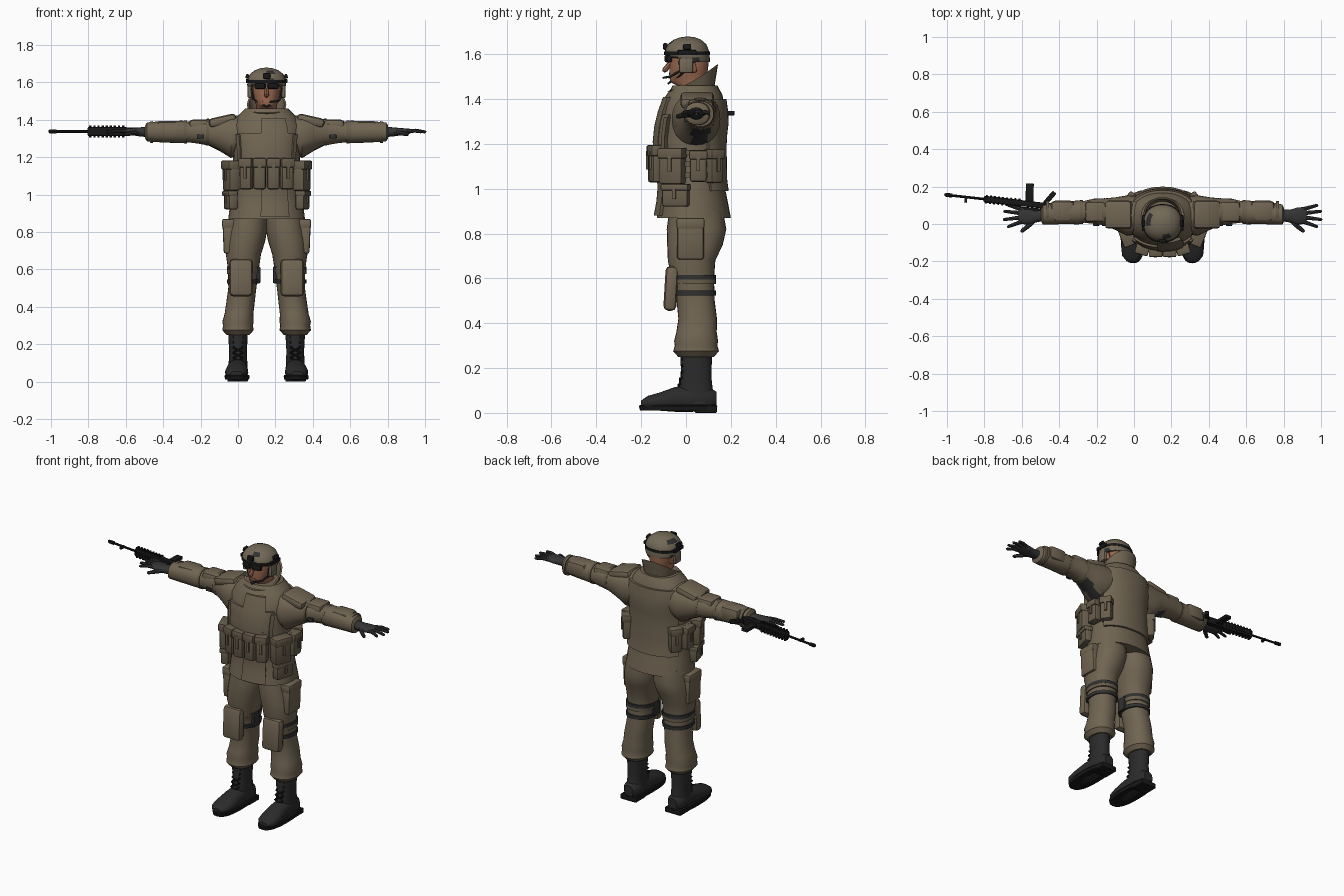
import bpy, bmesh, math
from mathutils import Matrix, Vector, Euler

if "Cube" in bpy.data.objects:
    bpy.data.objects.remove(bpy.data.objects["Cube"], do_unlink=True)

CX = 0.153  # body centre line
HALF = math.pi / 2


def material(name, *rgb):
    m = bpy.data.materials.new(name)
    m.use_nodes = True
    m.diffuse_color = (*rgb, 1)
    m.node_tree.nodes["Principled BSDF"].inputs["Base Color"].default_value = (*rgb, 1)
    return m


CLOTH = material("brown olive cloth", .165, .13, .085)
POUCH = material("pouch cloth", .14, .112, .073)
STRAP = material("dark strap", .03, .03, .03)
BOOT = material("boot leather", .024, .024, .025)
GLOVE = material("glove grey", .035, .035, .037)
SKIN = material("skin", .33, .14, .08)
HELMET = material("helmet cloth", .17, .14, .095)
BLACK = material("black metal", .009, .009, .01)


def finish(name, bm, *mats, mirror=False, angle=40):
    bmesh.ops.recalc_face_normals(bm, faces=bm.faces)
    for side in ((1, -1) if mirror else (1,)):
        b = bm.copy()
        for v in b.verts:
            v.co.x = v.co.x * side + CX
        if side < 0:
            bmesh.ops.reverse_faces(b, faces=b.faces)
        for f in b.faces:
            f.smooth = True
        prefix = ("left_" if side > 0 else "right_") if mirror else ""
        me = bpy.data.meshes.new(prefix + name)
        b.to_mesh(me)
        b.free()
        for m in mats:
            me.materials.append(m)
        me.set_sharp_from_angle(angle=math.radians(angle))
        ob = bpy.data.objects.new(prefix + name, me)
        bpy.context.collection.objects.link(ob)
    bm.free()


def curve_point(a, r1, r2, power):
    c, s = math.cos(a), math.sin(a)
    e = 2 / power
    return r1 * math.copysign(abs(c) ** e, c), r2 * math.copysign(abs(s) ** e, s)


# rings are (position on axis, centre 1, centre 2, radius 1, radius 2)
def loft(rings, axis="z", power=2.2, n=28, caps=True):
    bm = bmesh.new()
    loops = []
    for t, c1, c2, r1, r2 in rings:
        loop = []
        for i in range(n):
            p, q = curve_point(math.tau * i / n, r1, r2, power)
            p, q = p + c1, q + c2
            co = {"z": (p, q, t), "x": (t, p, q), "y": (p, t, q)}[axis]
            loop.append(bm.verts.new(co))
        loops.append(loop)
    for a, b in zip(loops, loops[1:]):
        for i in range(n):
            j = (i + 1) % n
            bm.faces.new((a[i], a[j], b[j], b[i]))
    if caps:
        bm.faces.new(loops[0])
        bm.faces.new(loops[-1])
    return bm


def add_box(bm, c, size, rot=(0, 0, 0), bevel=.01):
    part = bmesh.new()
    bmesh.ops.create_cube(part, size=1, matrix=Matrix.Diagonal((*size, 1)))
    if bevel:
        bmesh.ops.bevel(part, geom=part.edges[:], offset=bevel, segments=2,
                        profile=.5, affect="EDGES")
    part.transform(Matrix.LocRotScale(Vector(c), Euler(rot), None))
    me = bpy.data.meshes.new("part")
    part.to_mesh(me)
    part.free()
    bm.from_mesh(me)
    bpy.data.meshes.remove(me)


def box(name, c, size, mat, rot=(0, 0, 0), bevel=.01, mirror=False):
    bm = bmesh.new()
    add_box(bm, c, size, rot, bevel)
    finish(name, bm, mat, mirror=mirror)


def add_tube(bm, pts, r, taper=1, n=8):
    pts = [Vector(p) for p in pts]
    for a, b in zip(pts, pts[1:]):
        d = b - a
        m = Matrix.LocRotScale((a + b) / 2, d.to_track_quat("Z", "Y"), None)
        bmesh.ops.create_cone(bm, cap_ends=True, segments=n, radius1=r, radius2=r * taper,
                              depth=d.length, matrix=m)
        r *= taper
        bmesh.ops.create_icosphere(bm, subdivisions=1, radius=r, matrix=Matrix.Translation(b))


# Jacket body
TORSO = [(.87, 0, .035, .205, .165), (.95, 0, .035, .195, .15), (1.02, 0, .03, .185, .14),
         (1.12, 0, .02, .18, .148), (1.22, 0, .017, .178, .15), (1.3, 0, .027, .185, .15),
         (1.37, 0, .035, .195, .137), (1.42, 0, .04, .155, .122), (1.46, 0, .04, .115, .1)]
finish("jacket", loft(TORSO), CLOTH)


def on_torso(a, z, off):
    for lo, hi in zip(TORSO, TORSO[1:]):
        if z <= hi[0]:
            break
    k = (z - lo[0]) / (hi[0] - lo[0])
    _, cx, cy, rx, ry = [p + (q - p) * k for p, q in zip(lo, hi)]
    x, y = curve_point(a, rx + off, ry + off, 2.2)
    return cx + x, cy + y, z


# Curved panels lying on the jacket
def panel(name, z0, z1, a0, a1, off, mat, nx=16, nz=8):
    bm = bmesh.new()
    shell = []
    for o in (0, off):
        shell.append([[bm.verts.new(on_torso(a0 + (a1 - a0) * i / nx, z0 + (z1 - z0) * j / nz, o))
                       for i in range(nx + 1)] for j in range(nz + 1)])
    for g in shell:
        for j in range(nz):
            for i in range(nx):
                bm.faces.new((g[j][i], g[j][i + 1], g[j + 1][i + 1], g[j + 1][i]))
    edge = ([(0, i) for i in range(nx)] + [(j, nx) for j in range(nz)]
            + [(nz, i) for i in range(nx, 0, -1)] + [(j, 0) for j in range(nz, 0, -1)])
    for p, q in zip(edge, edge[1:] + edge[:1]):
        f, g = shell
        bm.faces.new((f[p[0]][p[1]], f[q[0]][q[1]], g[q[0]][q[1]], g[p[0]][p[1]]))
    finish(name, bm, mat)


panel("back_armour", .99, 1.4, .5, math.pi - .5, .014, CLOTH)
panel("chest_armour", 1.17, 1.33, -HALF - .85, -HALF + .85, .012, CLOTH)
panel("front_flap", .88, 1.41, -HALF - .12, -HALF + .55, .016, CLOTH)
for z in (1.05, 1.1, 1.15):
    panel("webbing_band", z, z + .022, -HALF - 2.2, -HALF + 2.2, .018, POUCH, nx=40, nz=1)
for s in (-1, 1):
    panel("chest_strap", 1.18, 1.32, -HALF + s * .75, -HALF + s * .88, .022, POUCH, nx=2)


# Collar, high at the back and open at the front
def collar_ring(r, y, grow):
    return (0, 0, y, r + grow, r + .008 + grow)


bm = loft([collar_ring(.12, .035, 0), collar_ring(.095, .025, 0), collar_ring(.105, .03, 0),
           collar_ring(.105, .03, -.01), collar_ring(.085, .025, 0)], caps=False)
for i, v in enumerate(bm.verts):
    row = i // 28
    u = max(0, min(1, (v.co.y + .09) / .23))
    top = 1.435 + .12 * u ** 1.5
    v.co.z = (1.41, 1.43 + .035 * u, top, top, 1.44)[row]
finish("collar", bm, CLOTH)


# Pouches with flaps and a closing strap
def pouch(name, c, size, rot=0, mirror=True):
    bm = bmesh.new()
    w, d, h = size
    add_box(bm, (0, 0, 0), size, bevel=.012)
    add_box(bm, (0, -.004, h * .36), (w + .008, d + .006, h * .3), bevel=.008)
    add_box(bm, (0, -d / 2 - .004, h * .1), (.016, .008, h * .5), bevel=0)
    for f in bm.faces:
        m = f.calc_center_median()
        f.material_index = 1 if abs(m.z - h * .2) < .004 and m.y > -d / 2 else 0
    bm.transform(Matrix.LocRotScale(Vector(c), Euler((0, 0, rot)), None))
    finish(name, bm, POUCH, STRAP, mirror=mirror)


for x, y in ((.037, -.145), (.108, -.133)):
    pouch("magazine_pouch", (x, y, 1.11), (.066, .05, .165), rot=(x - .037) * 4)
pouch("side_pouch", (.188, -.06, 1.1), (.11, .065, .16), rot=1.2)
pouch("hip_pouch", (.2, .055, 1.1), (.075, .055, .14), rot=HALF)
pouch("rear_pouch", (.165, .125, 1.1), (.07, .06, .15), rot=2.2)
pouch("lower_pouch", (.192, -.045, .97), (.12, .05, .1), rot=1.3)

# Sleeves, dark under the armpit
bm = loft([(.1, .05, 1.33, .1, .09), (.19, .045, 1.31, .108, .115), (.25, .055, 1.322, .088, .09),
           (.31, .065, 1.332, .072, .07), (.37, .068, 1.335, .067, .062), (.42, .065, 1.335, .058, .056),
           (.45, .062, 1.335, .064, .06), (.52, .06, 1.335, .06, .058), (.6, .055, 1.335, .058, .054),
           (.64, .05, 1.335, .054, .05), (.65, .05, 1.335, .035, .033)], axis="x")
bm.normal_update()
for f in bm.faces:
    f.material_index = int(f.normal.z < -.8 and .2 < f.calc_center_median().x < .32)
finish("sleeve", bm, CLOTH, STRAP, mirror=True)
box("shoulder_pad", (.235, .05, 1.395), (.15, .15, .05), CLOTH, rot=(0, .22, 0), bevel=.02, mirror=True)
box("upper_arm_pocket", (.36, .065, 1.37), (.11, .11, .06), CLOTH, bevel=.018, mirror=True)
box("elbow_pad", (.535, .07, 1.348), (.13, .11, .09), CLOTH, bevel=.025, mirror=True)
for x, r in ((.315, .074), (.435, .064), (.615, .06)):
    finish("arm_strap", loft([(x - .008, .064, 1.334, r, r - .002), (x + .008, .063, 1.334, r, r - .003)],
                             axis="x"), POUCH, mirror=True)
box("arm_buckle", (.355, .0, 1.31), (.035, .02, .022), STRAP, bevel=.004, mirror=True)

# Gloved hands with spread fingers
bm = loft([(.635, .048, 1.335, .032, .028), (.68, .042, 1.335, .034, .024), (.72, .042, 1.336, .046, .019),
           (.76, .046, 1.338, .045, .015), (.77, .046, 1.338, .036, .011)], axis="x", n=16)
for y0, x1, y1 in ((.078, .825, .1), (.057, .845, .068), (.036, .847, .024), (.014, .825, -.014)):
    add_tube(bm, [(.75, y0, 1.338), ((.75 + x1) / 2, (y0 + y1) / 2, 1.342), (x1, y1, 1.335)], .012, .82)
add_tube(bm, [(.69, .02, 1.333), (.72, -.012, 1.328), (.752, -.037, 1.322)], .015, .82)
finish("glove", bm, GLOVE, mirror=True)

# Trousers
LEG = [(.9, .095, .045, .1, .12), (.82, .1, .047, .105, .133), (.75, .112, .04, .104, .124),
       (.68, .124, .025, .094, .106), (.6, .124, .03, .082, .095), (.5, .13, .043, .075, .085),
       (.42, .14, .052, .076, .086), (.36, .148, .047, .077, .09), (.32, .153, .045, .084, .098),
       (.3, .153, .045, .08, .095), (.275, .153, .045, .084, .102), (.25, .153, .045, .062, .08)]
finish("trouser_leg", loft(LEG), CLOTH, mirror=True)
box("cargo_pocket", (.198, .02, .775), (.07, .12, .18), CLOTH, rot=(0, .04, 0), bevel=.012, mirror=True)
box("cargo_flap", (.203, .02, .845), (.07, .125, .05), CLOTH, bevel=.01, mirror=True)
box("knee_pad", (.137, -.067, .555), (.125, .058, .2), CLOTH, rot=(-.06, 0, 0), bevel=.022, mirror=True)
for z, m in ((.535, STRAP), (.585, POUCH), (.605, STRAP)):
    finish("knee_strap", loft([(z - .011, .127, .036, .086, .098), (z + .011, .125, .034, .088, .1)]),
           m, mirror=True)
box("inner_knee_pouch", (.045, .02, .57), (.022, .06, .09), STRAP, bevel=.006, mirror=True)

# Boots
finish("boot_shaft", loft([(.04, .153, .055, .052, .078), (.1, .153, .042, .05, .078),
                           (.16, .153, .046, .047, .067), (.28, .153, .045, .054, .072)]), BOOT, mirror=True)
finish("boot_foot", loft([(.135, .153, .06, .03, .035), (.11, .153, .06, .05, .05), (.03, .154, .065, .052, .06),
                          (-.05, .157, .06, .056, .055), (-.12, .16, .05, .062, .04), (-.17, .162, .046, .054, .03),
                          (-.2, .162, .04, .03, .015)], axis="y"), BOOT, mirror=True)
finish("boot_sole", loft([(.01, .158, -.035, .064, .17), (.03, .158, -.035, .067, .175),
                          (.036, .158, -.035, .063, .17)], power=2.6), BLACK, mirror=True)
box("boot_heel", (.155, .088, .016), (.11, .1, .032), BLACK, bevel=.006, mirror=True)
bm = bmesh.new()
for i in range(6):
    z, y = .1 + i * .028, -.045 + min(i, 3) * .006
    for s in (-1, 1):
        add_tube(bm, [(.153 - s * .026, y + .012, z), (.153 + s * .026, y + .012, z + .026)], .005, n=6)
finish("boot_laces", bm, BLACK, mirror=True)

# Head
finish("head", loft([(1.42, 0, .04, .055, .06), (1.46, 0, .03, .056, .07), (1.475, 0, .01, .055, .08),
                     (1.51, 0, .01, .066, .085), (1.56, 0, .014, .075, .087), (1.62, 0, .012, .072, .085)]),
       SKIN)
bm = bmesh.new()
add_tube(bm, [(0, -.07, 1.56), (0, -.094, 1.53)], .01, 1.3)
add_box(bm, (0, -.072, 1.497), (.045, .016, .012), bevel=.004)
for s in (-1, 1):
    add_box(bm, (s * .077, .03, 1.545), (.018, .03, .055), rot=(.2, 0, s * .3), bevel=.007)
finish("nose_mouth_ears", bm, SKIN)

# Helmet with mottled cover
bm = loft([(1.565, 0, .012, .094, .094), (1.585, 0, .006, .104, .1), (1.62, 0, .004, .101, .097),
           (1.645, 0, .005, .088, .085), (1.664, 0, .006, .064, .062), (1.675, 0, .007, .034, .034),
           (1.678, 0, .008, .01, .01)], n=36)
for v in bm.verts:
    if v.co.y < -.03 and v.co.z < 1.6:
        v.co.z += .022
for f in bm.faces:
    c = f.calc_center_median()
    f.material_index = int(math.sin(c.x * 70) + math.sin(c.y * 63 + c.z * 95) + math.sin(c.z * 160) > 1.35)
finish("helmet", bm, HELMET, STRAP)
box("helmet_ear_cover", (.09, .0, 1.55), (.024, .062, .07), HELMET, bevel=.01, mirror=True)
box("helmet_side_rail", (.103, .005, 1.607), (.016, .085, .022), BLACK, bevel=.004, mirror=True)
box("helmet_rail_clip", (.104, .005, 1.632), (.016, .035, .024), BLACK, rot=(0, -.3, 0), bevel=.004, mirror=True)
box("helmet_mount", (0, -.092, 1.634), (.04, .02, .03), BLACK, bevel=.005)
bm = loft([(1.597, 0, .004, .106, .103), (1.612, 0, .004, .106, .102)])
finish("goggle_strap", bm, BLACK)
box("goggle_lens", (.034, -.079, 1.58), (.06, .026, .034), BLACK, rot=(0, 0, .25), bevel=.01, mirror=True)
bm = bmesh.new()
for s in (-1, 1):
    for y in (-.03, .04):
        add_tube(bm, [(s * .083, y, 1.57), (s * .072, -.02, 1.51), (0, -.078, 1.47)], .005, n=6)
add_tube(bm, [(.085, -.01, 1.535), (.065, -.07, 1.5), (.02, -.1, 1.495)], .005, n=6)
finish("chin_strap_and_microphone", bm, STRAP)

# Rifle lying on its side, muzzle pointing away from the right hand
bm = bmesh.new()
add_box(bm, (.02, 0, 0), (.17, .032, .045), bevel=.006)
add_box(bm, (.2, 0, 0), (.21, .036, .05), bevel=.008)
add_box(bm, (-.09, .006, -.005), (.09, .026, .04), bevel=.006)
for i in range(9):
    add_box(bm, (.115 + i * .022, 0, 0), (.01, .024, .066), bevel=0)
    add_box(bm, (.115 + i * .022, 0, 0), (.01, .046, .024), bevel=0)
add_tube(bm, [(.3, 0, 0), (.505, 0, 0)], .007)
add_tube(bm, [(.475, 0, 0), (.508, 0, 0)], .011)
add_box(bm, (.4, -.012, 0), (.014, .036, .012), bevel=0)
add_box(bm, (.065, .06, 0), (.042, .1, .02), rot=(0, 0, -.08), bevel=.004)
add_box(bm, (-.045, .045, 0), (.026, .08, .022), rot=(0, 0, .6), bevel=.005)
add_box(bm, (.04, -.03, 0), (.1, .026, .026), bevel=.006)
turn = Matrix.Rotation(-.11, 4, "Z") @ Matrix.Diagonal((-1, 1, 1, 1))
bm.transform(Matrix.Translation((-.5 - CX, .1, 1.337)) @ turn)
finish("rifle", bm, BLACK)
